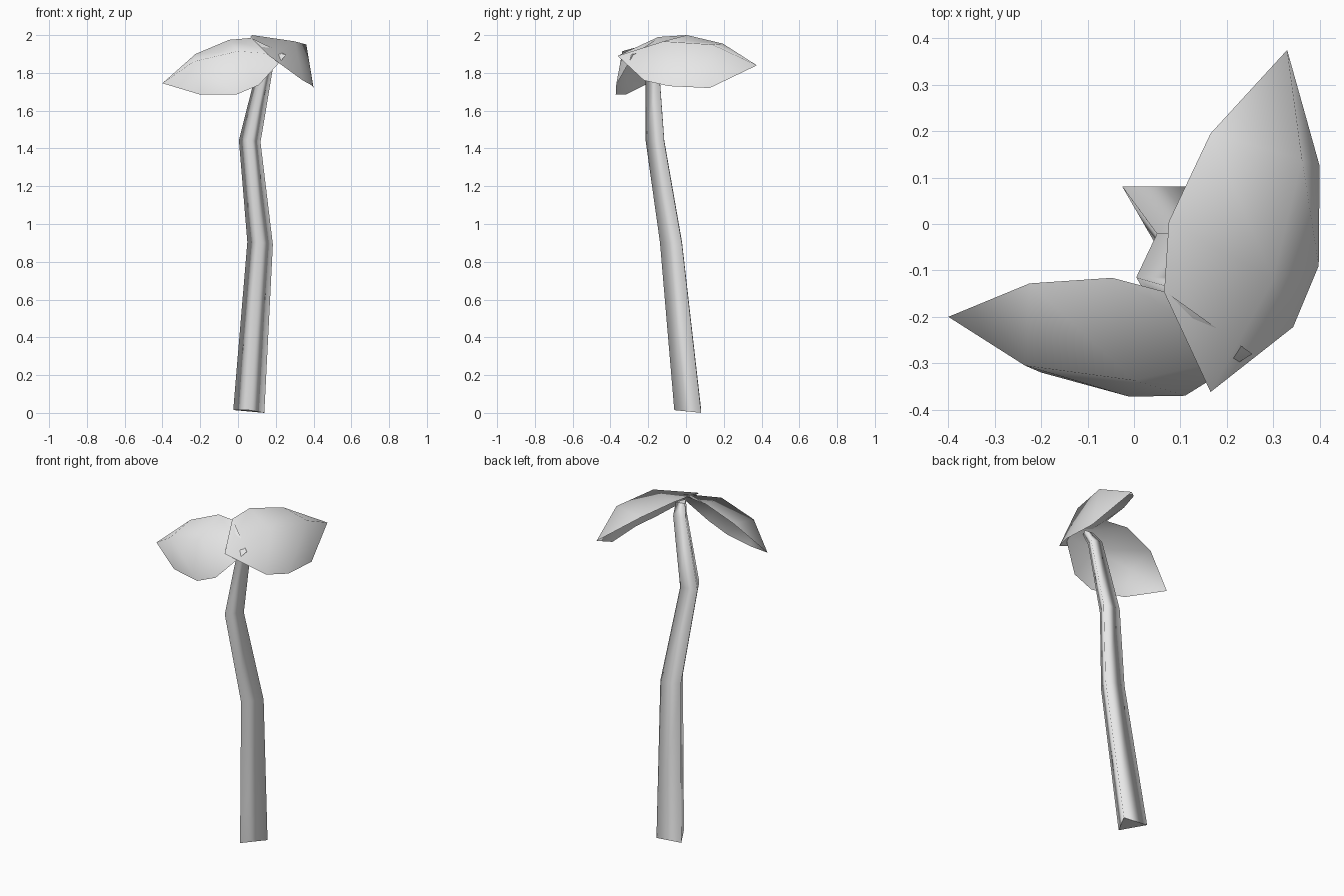
import bpy
import bmesh
import math
from mathutils import Vector

cube = bpy.data.objects.get("Cube")
if cube:
    bpy.data.objects.remove(cube, do_unlink=True)

# One plain grey for the whole plant
GREY = (0.8, 0.8, 0.8, 1.0)
grey = bpy.data.materials.new("plain_grey")
grey.use_nodes = True
grey.diffuse_color = GREY
grey.node_tree.nodes["Principled BSDF"].inputs["Base Color"].default_value = GREY


def finish(name, bm):
    """Turn a bmesh into a smooth shaded, coloured object."""
    for face in bm.faces:
        face.smooth = True
    mesh = bpy.data.meshes.new(name)
    bm.to_mesh(mesh)
    bm.free()
    mesh.materials.append(grey)
    obj = bpy.data.objects.new(name, mesh)
    bpy.context.scene.collection.objects.link(obj)
    return obj


def make_stem(name, sections, sides=3):
    """Loft a tube through (centre, radius) sections, corner towards the front."""
    bm = bmesh.new()
    rings = []
    for centre, radius in sections:
        ring = []
        for i in range(sides):
            angle = math.tau * i / sides - math.pi / 2
            x, y = radius * math.cos(angle), radius * math.sin(angle)
            tilt = -0.09 * x - 0.05 * y
            ring.append(bm.verts.new(Vector(centre) + Vector((x, y, tilt))))
        rings.append(ring)
    for low, high in zip(rings, rings[1:]):
        for i in range(sides):
            j = (i + 1) % sides
            bm.faces.new((low[i], low[j], high[j], high[i]))
    # Flat caps with sharp rims
    for cap in (bm.faces.new(rings[0][::-1]), bm.faces.new(rings[-1])):
        for edge in cap.edges:
            edge.smooth = False
    return finish(name, bm)


def make_leaf(name, tip, inner, rib, outer):
    """Folded sheet: inner edge, middle rib and outer edge meeting at the tip."""
    bm = bmesh.new()
    point = bm.verts.new(tip)
    lines = [[bm.verts.new(co) for co in line] for line in (inner, rib, outer)]
    for a, b in zip(lines, lines[1:]):
        bm.faces.new((point, a[0], b[0]))
        for i in range(len(a) - 1):
            bm.faces.new((a[i], a[i + 1], b[i + 1], b[i]))
    bmesh.ops.recalc_face_normals(bm, faces=bm.faces[:])
    if sum(face.normal.z for face in bm.faces) < 0:
        bmesh.ops.reverse_faces(bm, faces=bm.faces[:])
    return finish(name, bm)


# Crooked three-sided stem
make_stem("stem", [
    ((0.057, 0.033, 0.01), 0.095),
    ((0.117, -0.06, 0.9), 0.078),
    ((0.062, -0.148, 1.44), 0.066),
    ((0.145, -0.167, 1.835), 0.047),
    ((0.165, -0.2, 1.9), 0.035),
])

# Leaf reaching to the right side
make_leaf(
    "right_leaf",
    tip=(-0.4, -0.2, 1.745),
    inner=[(-0.225, -0.128, 1.9), (-0.047, -0.116, 1.975), (0.07, -0.147, 1.985)],
    rib=[(-0.235, -0.305, 1.86), (0, -0.337, 1.915), (0.255, -0.28, 1.895)],
    outer=[(-0.2, -0.32, 1.685), (-0.01, -0.372, 1.685), (0.11, -0.37, 1.735)],
)

# Leaf reaching to the back on the left side
make_leaf(
    "left_leaf",
    tip=(0.33, 0.375, 1.84),
    inner=[(0.165, 0.195, 1.955), (0.075, 0.005, 2), (0.065, -0.147, 1.99)],
    rib=[(0.362, 0.14, 1.95), (0.3, -0.12, 1.967), (0.165, -0.362, 1.89)],
    outer=[(0.4, 0.125, 1.72), (0.398, -0.09, 1.73), (0.343, -0.222, 1.76)],
)
